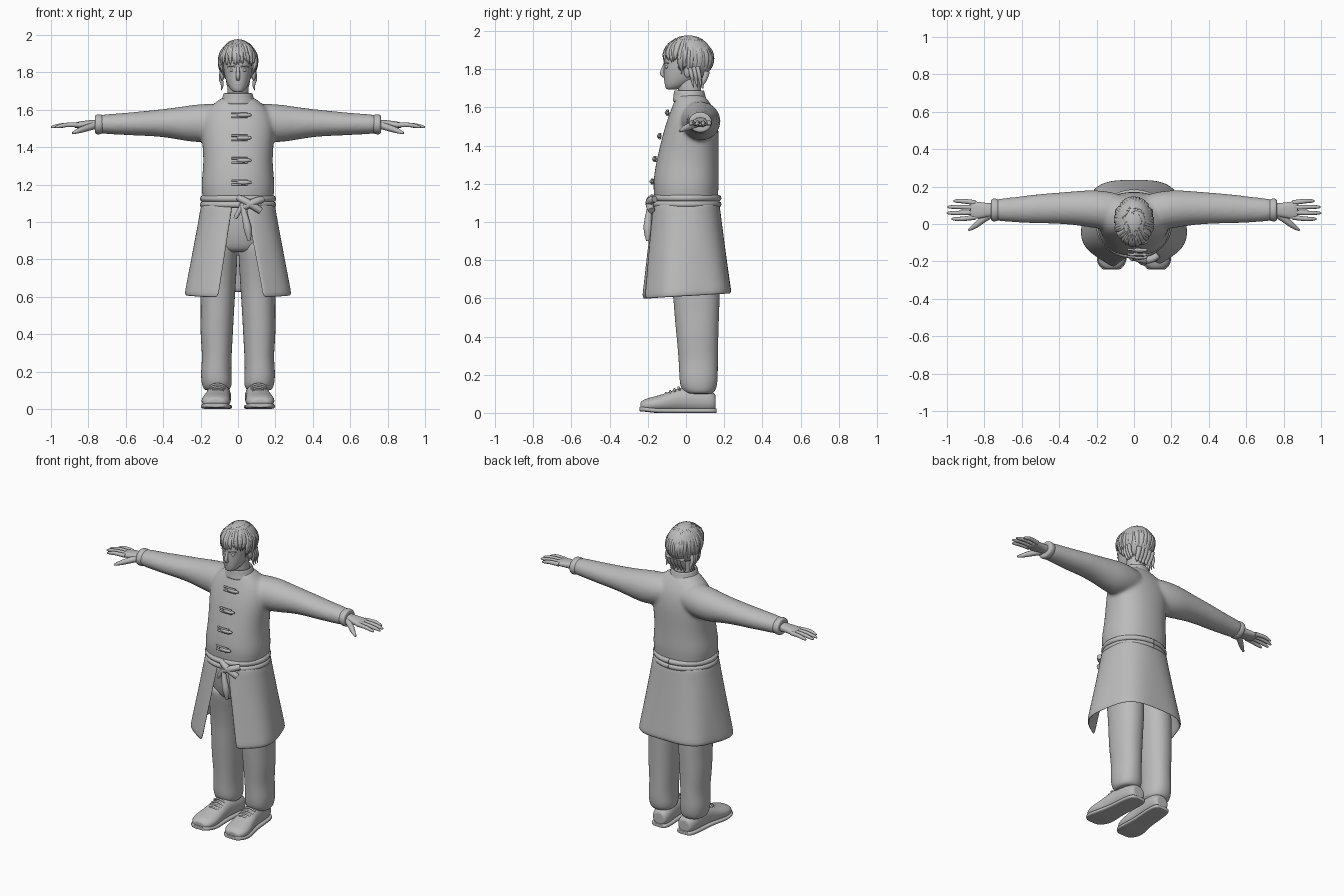
import bpy, bmesh, math, random
from math import sin, cos, pi

cube = bpy.data.objects.get("Cube")
if cube:
    bpy.data.objects.remove(cube, do_unlink=True)
random.seed(4)

grey = bpy.data.materials.new("plain_grey")
grey.use_nodes = True
grey.diffuse_color = (0.5, 0.5, 0.5, 1)
grey.node_tree.nodes["Principled BSDF"].inputs["Base Color"].default_value = (0.5, 0.5, 0.5, 1)


def superellipse(a, n):
    c, s = cos(a), sin(a)
    return math.copysign(abs(c) ** (2 / n), c), math.copysign(abs(s) ** (2 / n), s)


def loft(bm, axis, rings, n=2.0, caps=True, seg=24, side=1):
    """Rings are (position on axis, centre u, centre v, radius u, radius v)."""
    rings = [(p, u, v, ru, rv) for p, u, v, ru, rv in rings]
    if caps:
        shrink = lambda r: (*r[:3], r[3] * 0.6, r[4] * 0.6)
        rings = [shrink(rings[0])] + rings + [shrink(rings[-1])]
    loops = []
    for p, u, v, ru, rv in rings:
        loop = []
        for i in range(seg):
            c, s = superellipse(2 * pi * i / seg, n)
            a, b = u + ru * c, v + rv * s
            x, y, z = {"x": (p, a, b), "y": (a, p, b), "z": (a, b, p)}[axis]
            loop.append(bm.verts.new((x * side, y, z)))
        loops.append(loop)
    for lo, hi in zip(loops, loops[1:]):
        for i in range(seg):
            j = (i + 1) % seg
            bm.faces.new((lo[i], lo[j], hi[j], hi[i]))
    if caps:
        bm.faces.new(loops[0])
        bm.faces.new(loops[-1])


def finish(obj, mirror=False, thick=0, subsurf=0):
    obj.data.materials.append(grey)
    if mirror:
        obj.modifiers.new("mirror", "MIRROR")
    if thick:
        m = obj.modifiers.new("thickness", "SOLIDIFY")
        m.thickness, m.offset = thick, 0
    if subsurf:
        m = obj.modifiers.new("smooth", "SUBSURF")
        m.levels = m.render_levels = subsurf
    for p in obj.data.polygons:
        p.use_smooth = True
    return obj


def mesh(name, bm, **kw):
    bmesh.ops.recalc_face_normals(bm, faces=bm.faces[:])
    me = bpy.data.meshes.new(name)
    bm.to_mesh(me)
    bm.free()
    obj = bpy.data.objects.new(name, me)
    bpy.context.collection.objects.link(obj)
    return finish(obj, **kw)


def solid(name, axis, rings, n=2.0, caps=True, subsurf=2, **kw):
    bm = bmesh.new()
    loft(bm, axis, rings, n, caps)
    return mesh(name, bm, subsurf=subsurf, **kw)


def tubes(name, paths, mirror=False, res=3):
    """Round tapered strands; each path point is (x, y, z, radius)."""
    cu = bpy.data.curves.new(name, "CURVE")
    cu.dimensions, cu.bevel_depth, cu.bevel_resolution = "3D", 1, res
    cu.use_fill_caps, cu.resolution_u = True, 5
    for path in paths:
        sp = cu.splines.new("NURBS")
        sp.points.add(len(path) - 1)
        sp.order_u, sp.use_endpoint_u = 3, True
        for pt, (x, y, z, r) in zip(sp.points, path):
            pt.co, pt.radius = (x, y, z, 1), r
    obj = bpy.data.objects.new(name, cu)
    bpy.context.collection.objects.link(obj)
    bpy.ops.object.select_all(action="DESELECT")
    obj.select_set(True)
    bpy.context.view_layer.objects.active = obj
    bpy.ops.object.convert(target="MESH")
    return finish(bpy.context.view_layer.objects.active, mirror)


def ball(name, centre, radii, **kw):
    bm = bmesh.new()
    bmesh.ops.create_uvsphere(bm, u_segments=20, v_segments=12, radius=1)
    for v in bm.verts:
        v.co = [c + r * k for c, r, k in zip(centre, radii, v.co)]
    return mesh(name, bm, **kw)


# Jacket body with both sleeves, blended into one skin
bm = bmesh.new()
loft(bm, "z", [(1.08, 0, 0, .185, .165), (1.14, 0, 0, .192, .168), (1.2, 0, 0, .2, .175),
               (1.3, 0, .005, .185, .166), (1.4, 0, .018, .19, .155), (1.5, 0, .03, .2, .142),
               (1.58, 0, .035, .185, .118), (1.635, 0, .03, .13, .09), (1.67, 0, .02, .08, .07)], 2.3)
for side in (1, -1):
    loft(bm, "x", [(.05, .06, 1.54, .1, .09), (.2, .08, 1.527, .106, .108), (.3, .085, 1.527, .092, .09),
                   (.42, .085, 1.53, .083, .072), (.55, .08, 1.525, .077, .064),
                   (.65, .076, 1.524, .066, .056), (.75, .075, 1.523, .06, .052)], side=side)
jacket = mesh("jacket", bm, subsurf=2)
m = jacket.modifiers.new("blend", "REMESH")
m.mode, m.voxel_size, m.use_smooth_shade = "VOXEL", 0.01, True
m = jacket.modifiers.new("soften", "SMOOTH")
m.factor, m.iterations = 0.5, 10

solid("sleeve_cuff", "x", [(.72, .075, 1.523, .06, .052), (.755, .075, 1.522, .063, .056),
                           (.765, .075, 1.522, .056, .048)], mirror=True)
solid("collar", "z", [(1.63, 0, .02, .095, .088), (1.66, 0, .018, .078, .077),
                      (1.69, 0, .016, .073, .075)], caps=False, thick=.012)

# Open-fronted skirt of the jacket, flaring to a wavy hem
bm = bmesh.new()
rows, cols, grid = 10, 48, []
for r in range(rows + 1):
    t = r / rows
    rx, ry = .19 + .095 * t ** 1.1, .168 + .065 * t
    a0 = -pi / 2 + (.03 + .095 * t) / rx
    a1 = 1.5 * pi - (.02 + .07 * t) / rx
    line = []
    for i in range(cols + 1):
        a = a0 + (a1 - a0) * i / cols
        c, s = superellipse(a, 2.3)
        k = 1 + .035 * t * cos(5 * a + pi / 2) - .03 * t * t * cos(2 * a)
        hem = .61 + .015 * sin(a)
        line.append(bm.verts.new((rx * k * c, ry * k * s, 1.1 + (hem - 1.1) * t)))
    grid.append(line)
for up, lo in zip(grid, grid[1:]):
    for i in range(cols):
        bm.faces.new((up[i], up[i + 1], lo[i + 1], lo[i]))
mesh("jacket_skirt", bm, thick=.014, subsurf=1)

# Belt, knot and hanging ends
belt = [[(.187 * cos(a), .168 * sin(a), z, .018)
         for a in [pi / 2 + 2 * pi * i / 32 for i in range(33)]] for z in (1.093, 1.125)]
tubes("belt", belt)
tubes("belt_knot", [[(.0, -.175, 1.13, .016), (.05, -.205, 1.11, .024), (.12, -.18, 1.06, .018)],
                    [(.02, -.18, 1.07, .016), (.08, -.21, 1.11, .024), (.13, -.165, 1.12, .018)]])
tubes("belt_ends", [[(.02, -.185, 1.1, .012), (.04, -.2, 1.02, .018), (.055, -.2, .95, .025), (.06, -.2, .9, .008)],
                    [(.03, -.18, 1.1, .012), (.0, -.19, 1.05, .014), (-.015, -.185, 1.02, .01)]])

# Toggle fastenings down the chest
for z, y in ((1.572, -.096), (1.45, -.137), (1.33, -.162), (1.212, -.176)):
    tubes("toggle", [[(-.005, y, z, .01), (.04, y - .008, z, .015), (.07, y, z, .006)]])
    tubes("toggle_cord", [[(-.035, y + .002, z + d, .006), (.0, y - .004, z + d, .006), (.05, y - .002, z + d, .006)]
                          for d in (-.011, .011)])

# Trousers
solid("trouser_leg", "z", [(.1, .113, .07, .07, .075), (.135, .113, .066, .083, .098),
                           (.2, .118, .066, .082, .102), (.28, .112, .064, .078, .103), (.4, .115, .06, .088, .11),
                           (.52, .11, .056, .089, .118), (.64, .108, .055, .095, .124),
                           (.78, .1, .035, .096, .13), (.9, .088, .01, .088, .135)], 2.2, mirror=True)
solid("trouser_hips", "z", [(.84, 0, .015, .15, .12), (.92, 0, .01, .175, .142), (1.1, 0, 0, .175, .15)], 2.3)

# Shoes with soles, tongues and laces
shoe = [(.155, .092, .055, .045, .045), (.12, .094, .06, .06, .06), (.04, .1, .07, .062, .068),
        (-.03, .106, .07, .062, .066), (-.09, .112, .055, .07, .053), (-.16, .118, .045, .08, .042),
        (-.21, .12, .04, .072, .036), (-.238, .121, .035, .045, .024)]
solid("shoe", "y", shoe, 2.2, mirror=True)
solid("shoe_sole", "y", [(y - .006 if y < 0 else y + .006, x, .012 + (.008 if y < -.2 else 0), rx + .004, .013)
                         for y, x, z, rx, rz in shoe], 4, mirror=True)
laces = []
for i in range(4):
    y, z = -.035 - .022 * i, .138 - .01 * i
    laces.append([(.07, y, z - .018, .006), (.11, y - .008, z + .01, .006), (.15, y, z - .018, .006)])
tubes("shoe_laces", laces, mirror=True)

# Hands with tapered fingers
solid("palm", "x", [(.73, .075, 1.522, .036, .027), (.78, .075, 1.522, .036, .024), (.83, .073, 1.52, .046, .021),
                    (.875, .075, 1.517, .048, .015)], 2.4, mirror=True)
fingers = []
for i, tip in enumerate((.975, 1.0, .997, .965)):
    y = .036 + .026 * i
    spread = y + .006 * (i - 1.5)
    fingers.append([(.85, y, 1.518, .0135), (.91, spread, 1.522, .0125), (tip - .015, spread, 1.511, .0105),
                    (tip, spread, 1.507, .005)])
fingers.append([(.77, .05, 1.515, .02), (.82, .015, 1.5, .018), (.855, -.015, 1.487, .014), (.885, -.033, 1.475, .006)])
tubes("fingers", fingers, mirror=True)

# Head, neck and face
solid("neck", "z", [(1.62, 0, .03, .062, .062), (1.7, 0, .015, .056, .06), (1.78, 0, .015, .055, .065)])
solid("head", "z", [(1.695, 0, -.072, .025, .032), (1.712, 0, -.056, .045, .055), (1.75, 0, -.022, .064, .094),
                    (1.79, 0, -.003, .074, .114), (1.84, 0, .003, .08, .12), (1.89, 0, .005, .08, .118),
                    (1.94, 0, .008, .06, .085)], 2.2)
tubes("nose", [[(0, -.109, 1.83, .008), (0, -.124, 1.795, .01), (0, -.127, 1.772, .012), (0, -.112, 1.764, .01)]])
tubes("lips", [[(-.026, -.1, z, .003), (0, -.119, z, .0075), (.026, -.1, z, .003)] for z in (1.738, 1.747)])
ball("eye", (.031, -.099, 1.812), (.015, .012, .009), mirror=True)
tubes("eyebrow", [[(.014, -.115, 1.83, .004), (.035, -.112, 1.838, .005), (.055, -.09, 1.83, .003)]], mirror=True)
ball("ear", (.084, .008, 1.79), (.012, .02, .033), mirror=True)

# Hair: a cap trimmed at the hairline, then layered locks
def hairline(a):
    front = -sin(a)
    return 1.87 if front > .45 else 1.81 if front > 0 else 1.755


def on_scalp(a, z, lift=1.0):
    k = math.sqrt(max(0, 1 - ((z - 1.855) / .118) ** 2)) * lift
    return .098 * k * cos(a), .012 + .126 * k * sin(a), z


bm = bmesh.new()
bmesh.ops.create_uvsphere(bm, u_segments=32, v_segments=20, radius=1)
for v in bm.verts:
    v.co = (.1 * v.co.x, .012 + .128 * v.co.y, 1.855 + .119 * v.co.z)
cut = [v for v in bm.verts if v.co.z < hairline(math.atan2(v.co.y - .012, v.co.x))]
bmesh.ops.delete(bm, geom=cut, context="VERTS")
mesh("hair_cap", bm, thick=.008, subsurf=1)

locks = []
for i in range(72):
    a = 2 * pi * i / 72 + random.uniform(-.05, .05)
    swirl = random.uniform(-.25, .25)
    low = hairline(a) - random.uniform(.0, .035)
    top = random.uniform(1.95, 1.968)
    path = []
    for k in range(5):
        t = k / 4
        x, y, z = on_scalp(a + swirl * t, top + (low - top) * t, 1.02)
        path.append((x, y, z, (.007, .012, .013, .01, .002)[k]))
    locks.append(path)
tubes("hair_locks", locks, res=1)
tubes("side_locks", [[(.085, y, 1.81, .012), (.097, y + .01, 1.77, .011), (.08, y + .015, 1.735, .009),
                      (.09, y + .02, 1.705, .002)] for y in (.02, .04, .06)], mirror=True)
tubes("nape_locks", [[(x, .11, 1.79, .016), (x, .1, 1.75, .015), (x * .9, .08, 1.72, .011), (x, .088, 1.7, .003)]
                     for x in (-.05, -.025, 0, .025, .05)])
